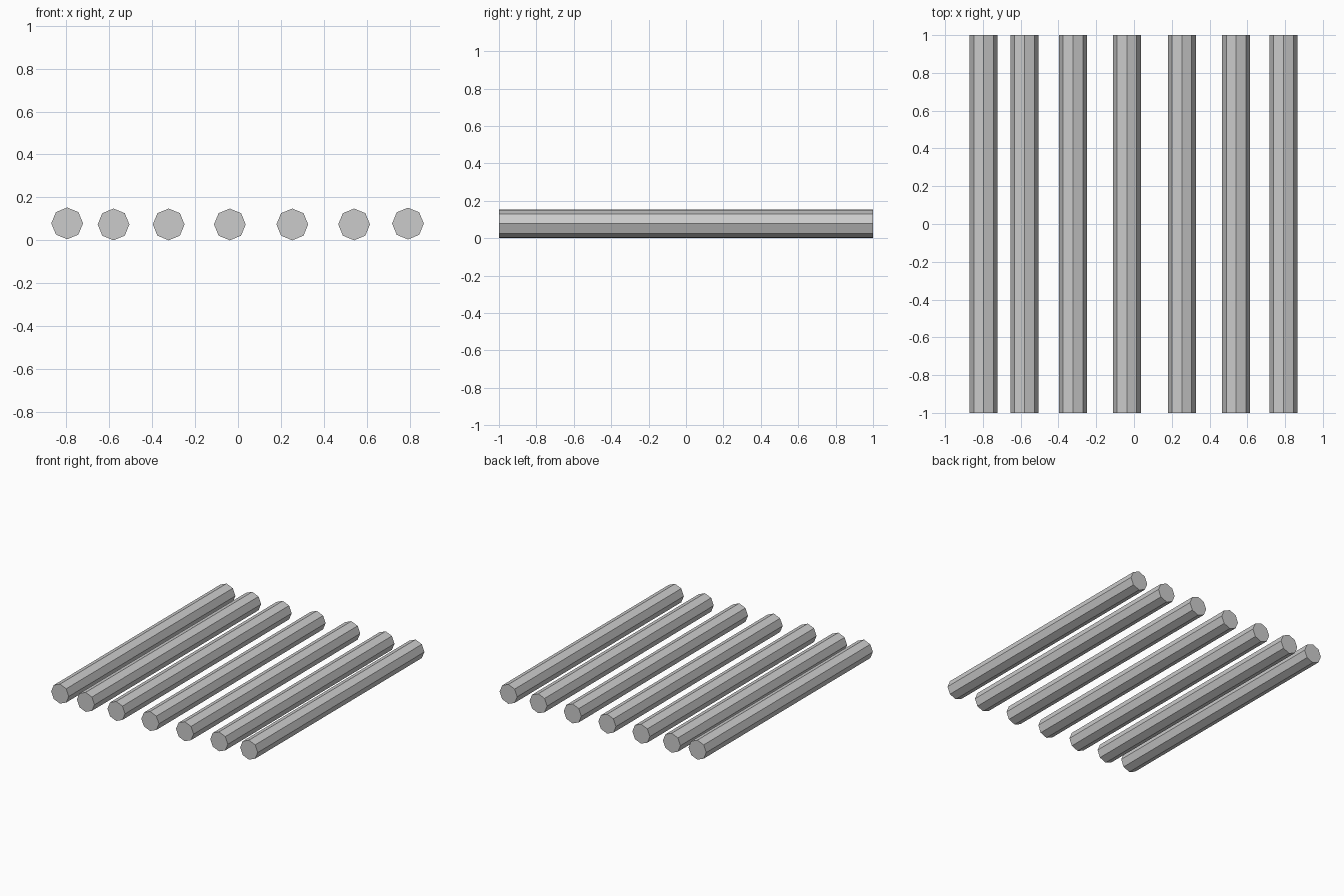
import bpy
import math

if "Cube" in bpy.data.objects:
    bpy.data.objects.remove(bpy.data.objects["Cube"])

RADIUS = 0.074
LENGTH = 2.0

# (x, z) centre of each log in the row, left to right
LOGS = [(-0.796, 0.079), (-0.58, 0.074), (-0.323, 0.074), (-0.038, 0.074),
        (0.253, 0.074), (0.541, 0.074), (0.792, 0.078)]


def add_log(name, x, z):
    """Flat-faced eight-sided log lying along y, one corner pointing up."""
    bpy.ops.mesh.primitive_cylinder_add(
        vertices=8, radius=RADIUS, depth=LENGTH,
        location=(x, 0, z), rotation=(math.pi / 2, 0, 0))
    bpy.context.object.name = name


# Row of parallel logs
for i, (x, z) in enumerate(LOGS, 1):
    add_log(f"log_{i}", x, z)
